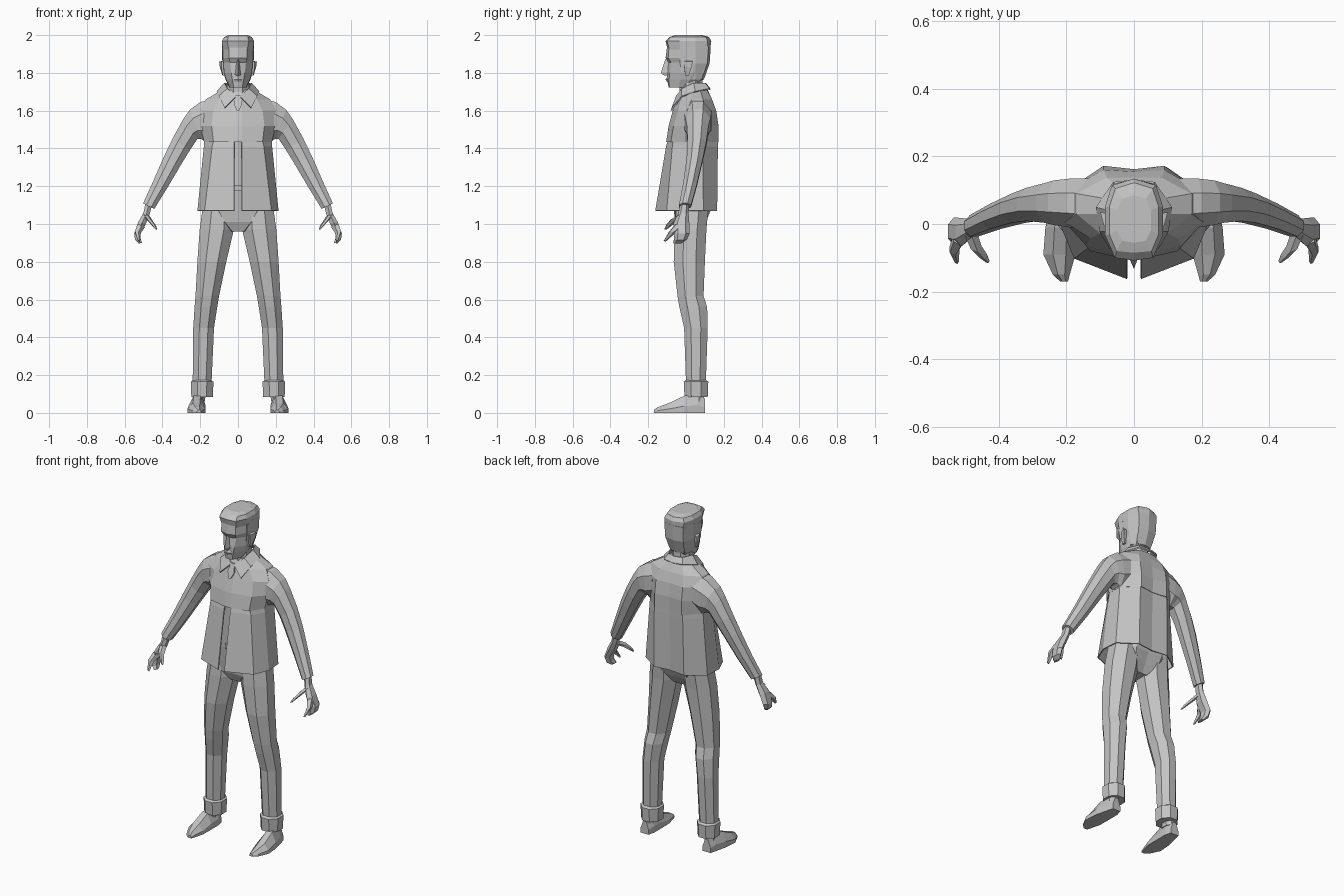
import bpy, bmesh, math
from mathutils import Vector

grey = bpy.data.materials.new("plain_grey")
grey.diffuse_color = (0.55, 0.55, 0.55, 1)


def loft(name, rings, closed=True, caps=True, thick=0):
    """Skin a list of equal-length point rings with flat faces."""
    bm = bmesh.new()
    vs = [[bm.verts.new(p) for p in r] for r in rings]
    n = len(vs[0])
    for a, b in zip(vs, vs[1:]):
        for i in range(n if closed else n - 1):
            j = (i + 1) % n
            bm.faces.new((a[i], a[j], b[j], b[i]))
    if caps:
        bm.faces.new(vs[0])
        bm.faces.new(vs[-1])
    bmesh.ops.recalc_face_normals(bm, faces=bm.faces)
    me = bpy.data.meshes.new(name)
    bm.to_mesh(me)
    bm.free()
    me.materials.append(grey)
    ob = bpy.data.objects.new(name, me)
    bpy.context.collection.objects.link(ob)
    if thick:
        m = ob.modifiers.new("thickness", 'SOLIDIFY')
        m.thickness = thick
        m.offset = 0
    return ob


def mirrored(pts):
    """Complete a right-hand outline (front to back) with its left half."""
    return pts + [(-p[0], *p[1:]) for p in reversed(pts) if p[0] != 0]


def level(z, *xy):
    return mirrored([(x, y, z) for x, y in xy])


def pair(name, rings, **kw):
    for side, s in (("right", 1), ("left", -1)):
        loft(f"{name}_{side}", [[(s * p[0], p[1], p[2]) for p in r] for r in rings], **kw)


def oval(c, u, v, n=8):
    """Ring around c whose flats touch the half-axes u and v."""
    c, u, v = Vector(c), Vector(u), Vector(v)
    k = 1 / math.cos(math.pi / n)
    return [tuple(c + k * (u * math.cos(t) + v * math.sin(t)))
            for t in (2 * math.pi * (i + 0.5) / n for i in range(n))]


def limb(ox, oz, ix, iz, y, ry, n=8):
    """Limb ring from an outer and an inner edge point plus depth."""
    return oval(((ox + ix) / 2, y, (oz + iz) / 2),
                ((ox - ix) / 2, 0, (oz - iz) / 2), (0, ry, 0), n)


def upright(z, x0, x1, y0, y1):
    return oval(((x0 + x1) / 2, (y0 + y1) / 2, z),
                ((x1 - x0) / 2, 0, 0), (0, (y1 - y0) / 2, 0))


# jacket: chest, shoulders and yoke
loft("jacket_chest", [
    level(1.435, (.02, -.105), (.13, -.08), (.18, 0), (.18, .09), (.09, .172), (0, .16)),
    level(1.52, (.02, -.092), (.14, -.066), (.20, 0), (.20, .09), (.09, .172), (0, .162)),
    level(1.60, (.02, -.07), (.13, -.042), (.205, .005), (.205, .095), (.09, .16), (0, .155)),
    level(1.66, (.02, -.052), (.10, -.028), (.17, .03), (.17, .09), (.08, .138), (0, .138)),
    level(1.71, (.02, -.03), (.06, -.012), (.085, .03), (.085, .075), (.05, .11), (0, .115))])

# jacket skirt, open down the front
loft("jacket_skirt", [
    level(1.07, (.02, -.16), (.175, -.10), (.212, -.01), (.205, .09), (.10, .162), (0, .15)),
    level(1.41, (.02, -.103), (.135, -.07), (.178, 0), (.178, .09), (.095, .166), (0, .155)),
    level(1.45, (.02, -.09), (.125, -.065), (.175, 0), (.175, .09), (.09, .165), (0, .155))],
    closed=False, caps=False, thick=.006)

# folded collar and shirt knot between its points
loft("collar", [
    mirrored([(.008, -.05, 1.675), (.055, -.02, 1.715), (.07, .04, 1.745),
              (.045, .098, 1.745), (0, .105, 1.742)]),
    mirrored([(.07, -.072, 1.615), (.10, -.02, 1.675), (.11, .05, 1.70),
              (.06, .122, 1.715), (0, .128, 1.712)])],
    closed=False, caps=False, thick=.008)
loft("shirt_knot", [
    oval((0, -.07, 1.60), (.006, 0, 0), (0, .012, 0), 4),
    oval((0, -.055, 1.635), (.022, 0, 0), (0, .014, 0), 4),
    oval((0, -.04, 1.68), (.012, 0, 0), (0, .012, 0), 4)])

# shirt visible in the jacket opening, belt buckle
loft("shirt", [
    level(1.17, (0, -.085), (.09, -.065), (.16, 0), (.16, .08), (.08, .13), (0, .13)),
    level(1.44, (0, -.085), (.09, -.065), (.15, 0), (.15, .08), (.08, .13), (0, .13))])
loft("belt_buckle", [oval((0, -.088, z), (.018, 0, 0), (0, .012, 0), 4)
                     for z in (1.175, 1.205)])

# trousers: hips, legs and turned-up cuffs
loft("trouser_hips", [
    level(.96, (0, -.03), (.03, -.03), (.05, 0), (.05, .05), (.03, .07), (0, .07)),
    level(1.01, (0, -.05), (.07, -.055), (.14, 0), (.14, .06), (.08, .105), (0, .095)),
    level(1.07, (0, -.065), (.10, -.055), (.185, 0), (.185, .07), (.09, .13), (0, .125)),
    level(1.19, (0, -.082), (.09, -.062), (.165, 0), (.165, .08), (.08, .132), (0, .13))])
pair("trouser_leg", [upright(*r) for r in (
    (.16, .14, .24, .0, .105), (.45, .127, .237, -.01, .115), (.56, .11, .23, -.035, .112),
    (.62, .10, .225, -.045, .093), (.80, .062, .215, -.065, .10),
    (.97, .022, .203, -.06, .108), (1.10, .02, .185, -.05, .12))])
pair("trouser_cuff", [upright(*r) for r in (
    (.085, .133, .247, -.008, .115), (.165, .13, .25, -.012, .118), (.175, .145, .235, 0, .105))])

# shoes: sole outline lofted from heel to toe
pair("shoe", [[(a, y, 0), (b, y, 0), (b, y, .4 * h), (b - .3 * (b - a), y, h),
               (a + .3 * (b - a), y, h), (a, y, .4 * h)] for y, a, b, h in (
    (.10, .182, .235, .075), (.06, .172, .245, .10), (-.01, .172, .262, .09),
    (-.09, .173, .268, .052), (-.15, .19, .24, .03), (-.17, .195, .218, .016))])
pair("ankle", [upright(.06, .175, .235, .005, .095), upright(.18, .165, .225, .01, .09)])

# sleeves, with a lip at the wrist
pair("sleeve", [limb(*r) for r in (
    (.13, 1.665, .14, 1.45, .06, .075), (.20, 1.645, .172, 1.435, .062, .072),
    (.255, 1.605, .195, 1.45, .063, .066), (.29, 1.555, .215, 1.45, .062, .058),
    (.345, 1.455, .255, 1.39, .058, .049), (.393, 1.355, .295, 1.325, .046, .043),
    (.45, 1.225, .372, 1.195, .022, .037), (.502, 1.11, .443, 1.08, -.005, .032))])

# hands: palm with curled fingers, index finger and thumb
pair("palm", [limb(*r, 6) for r in (
    (.488, 1.12, .455, 1.10, -.006, .02), (.50, 1.06, .468, 1.05, -.014, .024),
    (.528, 1.01, .488, 1.0, -.024, .036), (.55, .95, .515, .95, -.022, .036),
    (.545, .915, .515, .92, -.03, .03), (.525, .897, .508, .90, -.045, .02))])


def finger(name, *joints):
    pair(name, [oval(p, (r, 0, .3 * r), (0, r, -.3 * r), 5) for p, r in joints])


finger("index_finger", ((.515, -.04, .99), .018), ((.532, -.075, .955), .013),
       ((.524, -.112, .91), .005))
finger("thumb", ((.485, -.02, 1.045), .016), ((.468, -.065, 1.02), .014),
       ((.448, -.09, .995), .011), ((.433, -.11, .972), .005))

# neck and head
loft("neck", [upright(1.66, -.06, .06, -.035, .09), upright(1.80, -.055, .055, -.035, .085)])
loft("head", [
    level(1.722, (0, -.092), (.022, -.088), (.042, -.04), (.045, .0), (.03, .04), (0, .05)),
    level(1.765, (0, -.10), (.03, -.09), (.063, -.03), (.066, .02), (.05, .08), (0, .09)),
    level(1.80, (0, -.103), (.036, -.086), (.073, -.03), (.076, .035), (.055, .095), (0, .107)),
    level(1.855, (0, -.095), (.042, -.078), (.078, -.03), (.08, .045), (.06, .112), (0, .121)),
    level(1.88, (0, -.108), (.048, -.094), (.08, -.035), (.082, .048), (.062, .115), (0, .125)),
    level(1.94, (0, -.10), (.048, -.09), (.078, -.035), (.08, .05), (.06, .112), (0, .125))])
loft("nose", [
    [(-.019, -.09, 1.79), (0, -.115, 1.785), (.019, -.09, 1.79)],
    [(-.014, -.095, 1.802), (0, -.133, 1.802), (.014, -.095, 1.802)],
    [(-.006, -.09, 1.87), (0, -.11, 1.87), (.006, -.09, 1.87)]])
loft("mouth", [
    level(1.755, (0, -.102), (.02, -.094), (.018, -.08)),
    level(1.765, (0, -.109), (.022, -.096), (.02, -.08)),
    level(1.775, (0, -.104), (.02, -.093), (.018, -.08))])
pair("ear", [
    [(.07, -.005, 1.785), (.08, -.005, 1.785), (.082, .015, 1.785), (.07, .015, 1.785)],
    [(.07, -.01, 1.83), (.088, -.008, 1.83), (.096, .03, 1.83), (.07, .03, 1.83)],
    [(.07, -.01, 1.865), (.088, -.008, 1.86), (.10, .035, 1.86), (.07, .03, 1.865)]])

# hair: swept-up cap, nape panel and sideburns
loft("hair_top", [
    level(1.925, (0, -.098), (.05, -.088), (.082, -.03), (.084, .05), (.063, .116), (0, .128)),
    level(1.968, (0, -.108), (.056, -.10), (.085, -.035), (.086, .05), (.066, .114), (0, .134)),
    level(1.99, (0, -.085), (.052, -.08), (.073, -.03), (.073, .05), (.055, .105), (0, .122)),
    level(2.0, (0, -.055), (.035, -.05), (.05, -.02), (.05, .04), (.035, .075), (0, .085))])
loft("hair_back", [
    level(z, (x, y), (x + .002, .05), (.75 * x, b - .012), (0, b))
    for z, x, y, b in ((1.765, .062, .035, .095), (1.85, .081, .03, .125), (1.94, .083, -.03, .131))])
pair("sideburn", [
    [(x, y - .018, z), (x, y + .018, z), (.06, y + .018, z), (.06, y - .018, z)]
    for x, y, z in ((.079, -.012, 1.83), (.084, -.015, 1.93))])
